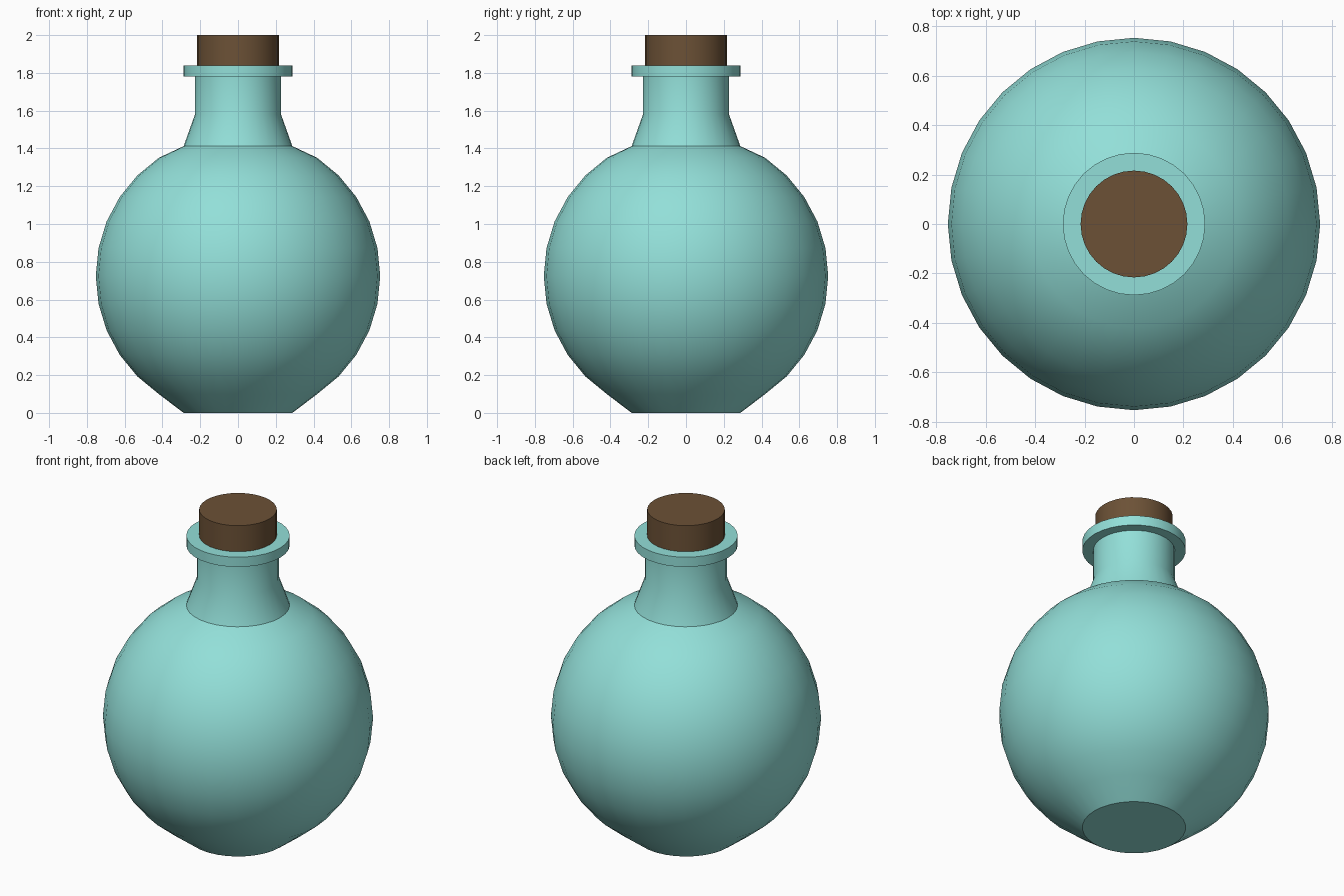
import bpy, bmesh, math

if "Cube" in bpy.data.objects:
    bpy.data.objects.remove(bpy.data.objects["Cube"])

SEGMENTS = 32


def material(name, color):
    mat = bpy.data.materials.new(name)
    mat.diffuse_color = (*color, 1.0)
    mat.use_nodes = True
    mat.node_tree.nodes["Principled BSDF"].inputs["Base Color"].default_value = mat.diffuse_color
    return mat


def lathe(name, profile, mat):
    """Revolve (radius, z) points around z and cap both ends."""
    bm = bmesh.new()
    rings = []
    for r, z in profile:
        rings.append([bm.verts.new((r * math.cos(2 * math.pi * i / SEGMENTS),
                                    r * math.sin(2 * math.pi * i / SEGMENTS), z))
                      for i in range(SEGMENTS)])
    for low, high in zip(rings, rings[1:]):
        for i in range(SEGMENTS):
            j = (i + 1) % SEGMENTS
            bm.faces.new((low[i], low[j], high[j], high[i]))
    bm.faces.new(rings[0][::-1])
    bm.faces.new(rings[-1])
    mesh = bpy.data.meshes.new(name)
    bm.to_mesh(mesh)
    bm.free()
    mesh.materials.append(mat)
    obj = bpy.data.objects.new(name, mesh)
    bpy.context.collection.objects.link(obj)
    bpy.ops.object.select_all(action='DESELECT')
    obj.select_set(True)
    bpy.context.view_layer.objects.active = obj
    bpy.ops.object.shade_smooth_by_angle(angle=math.radians(30))
    return obj


glass = material("teal_glass", (0.29, 0.74, 0.69))
cork = material("cork_brown", (0.15, 0.083, 0.037))

# Round body: sphere rings between a flat base and the shoulder
R, CZ, STEP = 0.753, 0.725, math.pi / 16
body = [(0.288, 0.0)]
body += [(R * math.cos(k * STEP), CZ + R * math.sin(k * STEP)) for k in range(-5, 6)]

# Flared neck and lip
neck = [(0.288, 1.412), (0.228, 1.58), (0.228, 1.78), (0.288, 1.78), (0.288, 1.84)]
lathe("bottle", body + neck, glass)

# Stopper seated in the lip
lathe("stopper", [(0.216, 1.80), (0.216, 2.0)], cork)
